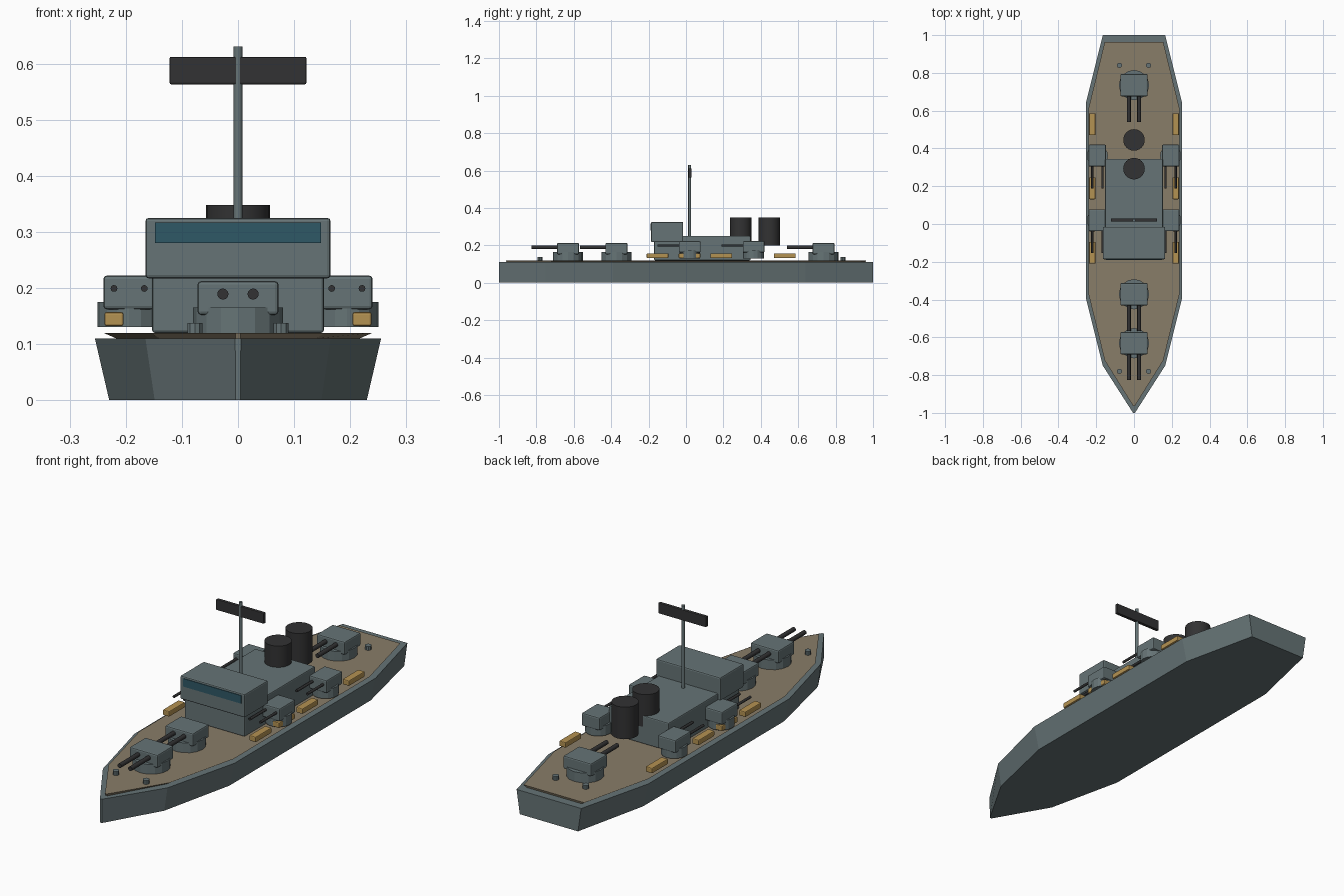
import bpy, bmesh, math

if "Cube" in bpy.data.objects:
    bpy.data.objects.remove(bpy.data.objects["Cube"])


def material(name, rgb):
    m = bpy.data.materials.new(name)
    m.diffuse_color = (*rgb, 1)
    m.use_nodes = True
    m.node_tree.nodes["Principled BSDF"].inputs["Base Color"].default_value = m.diffuse_color
    return m


GREY = material("naval_grey", (0.133, 0.174, 0.181))
DECK = material("deck_tan", (0.25, 0.205, 0.138))
BOAT = material("boat_yellow", (0.456, 0.287, 0.085))
DARK = material("dark_metal", (0.032, 0.032, 0.033))
GLASS = material("window_blue", (0.028, 0.098, 0.133))


def finish(name, bm, mat):
    bmesh.ops.recalc_face_normals(bm, faces=bm.faces)
    me = bpy.data.meshes.new(name)
    bm.to_mesh(me)
    bm.free()
    me.materials.append(mat)
    ob = bpy.data.objects.new(name, me)
    bpy.context.collection.objects.link(ob)
    return ob


def box(name, mat, x, y, z, bevel=0.0):
    """Box from (min, max) pairs with optional rounded edges."""
    bm = bmesh.new()
    bmesh.ops.create_cube(bm, size=1)
    for v in bm.verts:
        v.co = [(a + b) / 2 + c * (b - a) for (a, b), c in zip((x, y, z), v.co)]
    ob = finish(name, bm, mat)
    if bevel:
        mod = ob.modifiers.new("rounded_edges", 'BEVEL')
        mod.width = bevel
        mod.segments = 2
    return ob


def cylinder(name, mat, r, loc, length, sides=16, along_y=False):
    """Cylinder centred on loc, upright or lying along y."""
    bm = bmesh.new()
    bmesh.ops.create_cone(bm, cap_ends=True, segments=sides, radius1=r,
                          radius2=r, depth=length)
    for v in bm.verts:
        cx, cy, cz = v.co
        if along_y:
            cy, cz = -cz, cy
        v.co = (cx + loc[0], cy + loc[1], cz + loc[2])
    return finish(name, bm, mat)


def slab(name, mat, z0, z1, lower, upper):
    """Ship outline lofted between two heights, each with an (x, y) scale."""
    half = [(0.005, -1), (0.165, -0.75), (0.255, -0.39), (0.255, 0.64), (0.165, 1)]
    outline = half + [(-x, y) for x, y in reversed(half)]
    bm = bmesh.new()
    low, top = [[bm.verts.new((x * s[0], y * s[1], z)) for x, y in outline]
                for z, s in ((z0, lower), (z1, upper))]
    bm.faces.new(low)
    bm.faces.new(top)
    n = len(outline)
    for i in range(n):
        j = (i + 1) % n
        bm.faces.new((low[i], low[j], top[j], top[i]))
    return finish(name, bm, mat)


def turret(name, x, y, z, hx, hy, height, base_r, barrel_r, spread, reach):
    """Round base, gun house and twin barrels pointing at the bow."""
    cylinder(name + "_base", GREY, base_r, (x, y, z + 0.0225), 0.045)
    hz = z + 0.032
    box(name + "_house", GREY, (x - hx, x + hx), (y - hy, y + hy),
        (hz, hz + height), 0.006)
    for s in (-1, 1):
        cylinder(name + "_barrel", DARK, barrel_r,
                 (x + s * spread, y - reach / 2, hz + height * 0.62),
                 reach, 12, True)


# Hull and deck
slab("hull", GREY, 0, 0.11, (0.9, 1), (1, 1))
slab("deck", DECK, 0.11, 0.12, (0.85, 0.96), (0.94, 0.963))

# Superstructure, bridge and bridge window
box("superstructure", GREY, (-0.153, 0.153), (-0.17, 0.345), (0.12, 0.25), 0.005)
box("bridge", GREY, (-0.165, 0.165), (-0.187, -0.015), (0.217, 0.325), 0.006)
box("bridge_window", GLASS, (-0.148, 0.148), (-0.19, -0.184), (0.28, 0.317))

# Funnels
for y in (0.293, 0.445):
    cylinder("funnel", DARK, 0.057, (0, y, 0.274), 0.148, 24)

# Mast and radar
cylinder("mast", GREY, 0.008, (0, 0.02, 0.435), 0.39, 12)
box("radar", DARK, (-0.122, 0.122), (0.013, 0.029), (0.563, 0.612), 0.003)

# Main turrets on the centreline
for y in (-0.631, -0.372, 0.735):
    turret("main_turret", 0, y, 0.12, 0.072, 0.059, 0.06, 0.08, 0.01, 0.027, 0.195)

# Parts repeated on both sides
for s in (-1, 1):
    for y in (0.02, 0.362):
        turret("side_turret", s * 0.194, y, 0.13, 0.046, 0.058, 0.06,
               0.056, 0.006, 0.027, 0.173)
    for y in (-0.152, 0.019, 0.189, 0.528):
        box("lifeboat", BOAT, (s * 0.221 - 0.017, s * 0.221 + 0.017),
            (y - 0.058, y + 0.058), (0.132, 0.157), 0.004)
    for y in (-0.78, 0.84):
        cylinder("bollard", GREY, 0.014, (s * 0.077, y, 0.128), 0.02, 10)

# Smooth the round parts, keep hard edges sharp
for ob in bpy.context.scene.objects:
    ob.select_set(any(k in ob.name for k in ("barrel", "funnel", "mast")))
    if ob.select_get():
        bpy.context.view_layer.objects.active = ob
bpy.ops.object.shade_smooth_by_angle(angle=math.radians(35))
